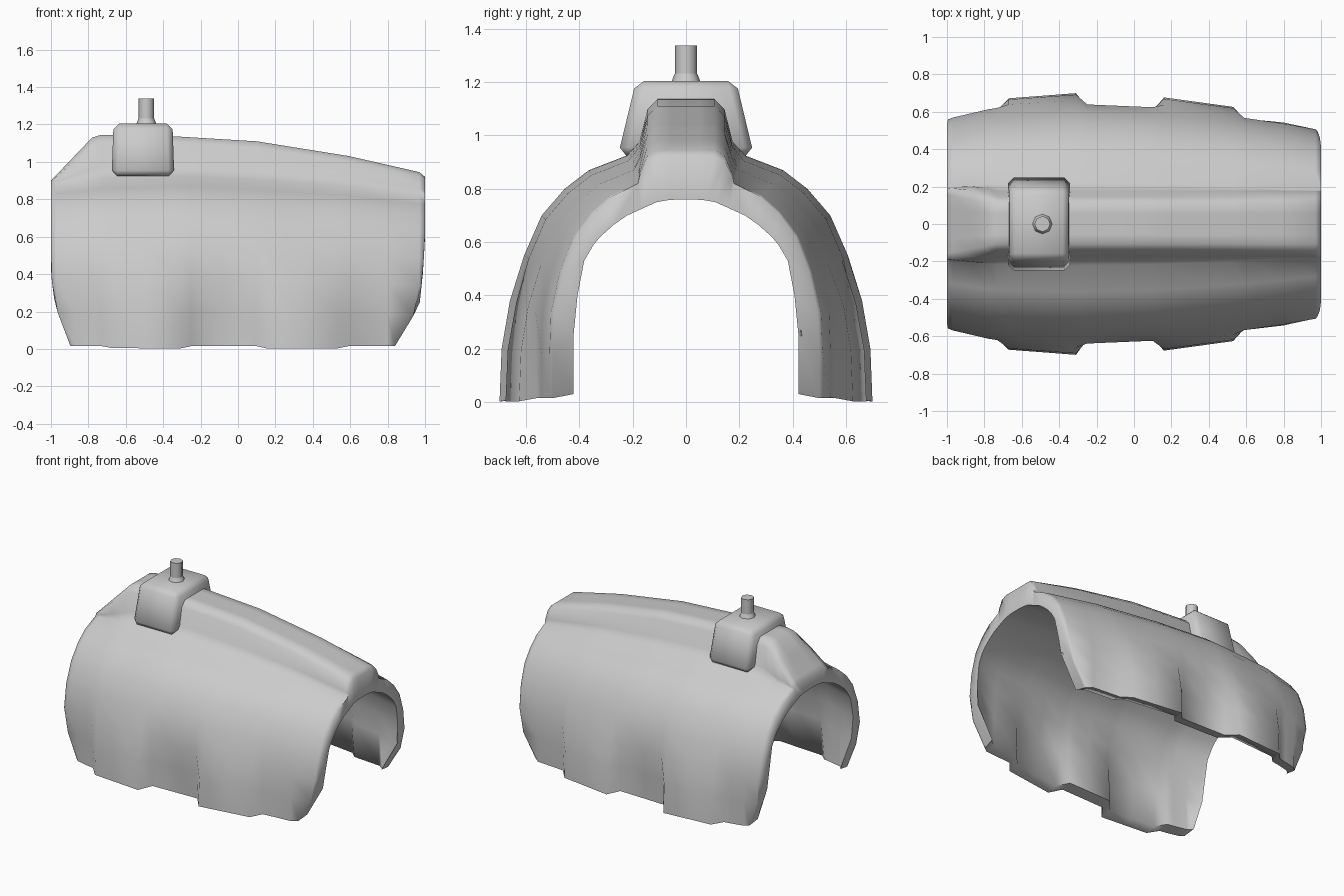
import bpy
import bmesh

cube = bpy.data.objects.get("Cube")
if cube:
    bpy.data.objects.remove(cube)

grey = bpy.data.materials.new("plain_grey")
grey.use_nodes = True
colour = (0.6, 0.6, 0.6, 1)
grey.diffuse_color = colour
grey.node_tree.nodes["Principled BSDF"].inputs["Base Color"].default_value = colour


def lerp(points, x):
    """Piecewise linear lookup in a sorted list of pairs."""
    if x <= points[0][0]:
        return points[0][1]
    for (a, va), (b, vb) in zip(points, points[1:]):
        if x <= b:
            return va + (vb - va) * (x - a) / (b - a)
    return points[-1][1]


def finish(bm, name, angle):
    bmesh.ops.recalc_face_normals(bm, faces=bm.faces)
    mesh = bpy.data.meshes.new(name)
    bm.to_mesh(mesh)
    bm.free()
    mesh.materials.append(grey)
    obj = bpy.data.objects.new(name, mesh)
    bpy.context.collection.objects.link(obj)
    bpy.ops.object.select_all(action='DESELECT')
    obj.select_set(True)
    bpy.context.view_layer.objects.active = obj
    bpy.ops.object.shade_smooth_by_angle(angle=angle)
    return obj


# Curves along the length: half width, shoulder height, ridge height, ridge flare
WIDTH = [(-1, .572), (-.97, .582), (-.75, .633), (-.31, .658), (.1, .64), (.6, .578), (.97, .512), (1, .5)]
SHOULDER = [(-1, .88), (-.75, .91), (-.3, .925), (.1, .905), (.6, .87), (1, .82)]
RIDGE = [(-1, .9), (-.78, 1.13), (-.73, 1.145), (-.31, 1.135), (.1, 1.11), (.6, 1.03), (.97, .945), (1, .92)]
FLARE = [(-1, .05), (-.73, 0)]
# Side panels bulge out and the wall around them is pinched in
BULGE = [(-1, -.025), (-.73, -.025), (-.67, .035), (-.31, .042), (-.25, -.04), (.1, -.035),
         (.16, .045), (.53, .04), (.59, -.02), (.8, 0)]
FADE = [(0, 1), (.2, .8), (.42, .1), (.55, 0)]
# How far each end reaches at a given height
REAR_END = [(0, .89), (.23, .978), (.4, 1)]
FRONT_END = [(0, .83), (.23, .97), (.42, .99), (.6, 1)]
STATIONS = [-1, -.97, -.87, -.78, -.73, -.67, -.49, -.31, -.25, -.08, .1, .16, .35, .53, .59, .8, .97, 1]

# Half cross-sections, from the foot to the crown
OUTER = [(.65, .015), (.65, .2), (.643, .38), (.6, .55), (.535, .70), (.45, .80), (.36, .87), (.22, .925)]
INNER = [(.42, .03), (.42, .25), (.405, .4), (.38, .53), (.345, .59), (.32, .62), (.27, .665),
         (.22, .7), (.165, .725), (.11, .75), (.07, .757), (.03, .76), (0, .76)]
RIDGE_SIDE = [(.175, .25), (.145, .82), (.107, 1), (.055, 1), (0, 1)]


def section(x):
    """Closed ring of points of the arch at one station."""
    w, s, t, b, flare = (lerp(c, x) for c in (WIDTH, SHOULDER, RIDGE, BULGE, FLARE))

    def place(y, z):
        limit = lerp(FRONT_END if x > 0 else REAR_END, z)
        px = max(-limit, min(limit, x))
        return (px, y + b * lerp(FADE, z), z - (.3 * max(b, 0) if z < .1 else 0))

    def rise(z, scale):
        return z if z < .1 else z * scale

    outer = [place(max(y * w / .65, .18), rise(z, s / .925)) for y, z in OUTER]
    # The ridge sides stay inside the shoulder and flare out towards the rear
    foot = outer[-1][1]
    outer += [place(min(y * (1 + flare / .107), foot - .003 * (i + 1)), s + k * (t - s))
              for i, (y, k) in enumerate(RIDGE_SIDE)]
    inner = [place(y * (w - .078) / .42, rise(z, (s - .06) / .76)) for y, z in INNER]

    def arch(half):
        return half + [(px, -y, z) for px, y, z in reversed(half[:-1])]

    return arch(outer) + arch(inner)[::-1]


# Arched shell with ridge and side panels
bm = bmesh.new()
rings = [[bm.verts.new(p) for p in section(x)] for x in STATIONS]
n = len(rings[0])
for a, b in zip(rings, rings[1:]):
    for i in range(n):
        j = (i + 1) % n
        bm.faces.new((a[i], a[j], b[j], b[i]))
for ring in (rings[0], rings[-1]):
    for i in range(n // 2 - 1):
        bm.faces.new((ring[i], ring[i + 1], ring[n - 2 - i], ring[n - 1 - i]))
bmesh.ops.dissolve_degenerate(bm, dist=.0005, edges=bm.edges)
finish(bm, "arched_shell", 1.4)

# Saddle block straddling the ridge
bm = bmesh.new()
bmesh.ops.create_cube(bm, size=1)
for v in bm.verts:
    top = v.co.z > 0
    v.co.x = -.508 + v.co.x * (.315 if top else .335)
    v.co.y *= .375 if top else .51
    v.co.z = 1.205 if top else .925
bmesh.ops.bevel(bm, geom=bm.edges[:], offset=.03, segments=1, affect='EDGES')
finish(bm, "saddle_block", 1.0)

# Pin with a flared foot
bm = bmesh.new()
for r1, r2, low, high in ((.057, .042, 1.195, 1.232), (.042, .042, 1.232, 1.338)):
    made = bmesh.ops.create_cone(bm, cap_ends=True, segments=8, radius1=r1, radius2=r2, depth=high - low)
    bmesh.ops.translate(bm, verts=made["verts"], vec=(-.49, 0, (low + high) / 2))
finish(bm, "pin", .9)
